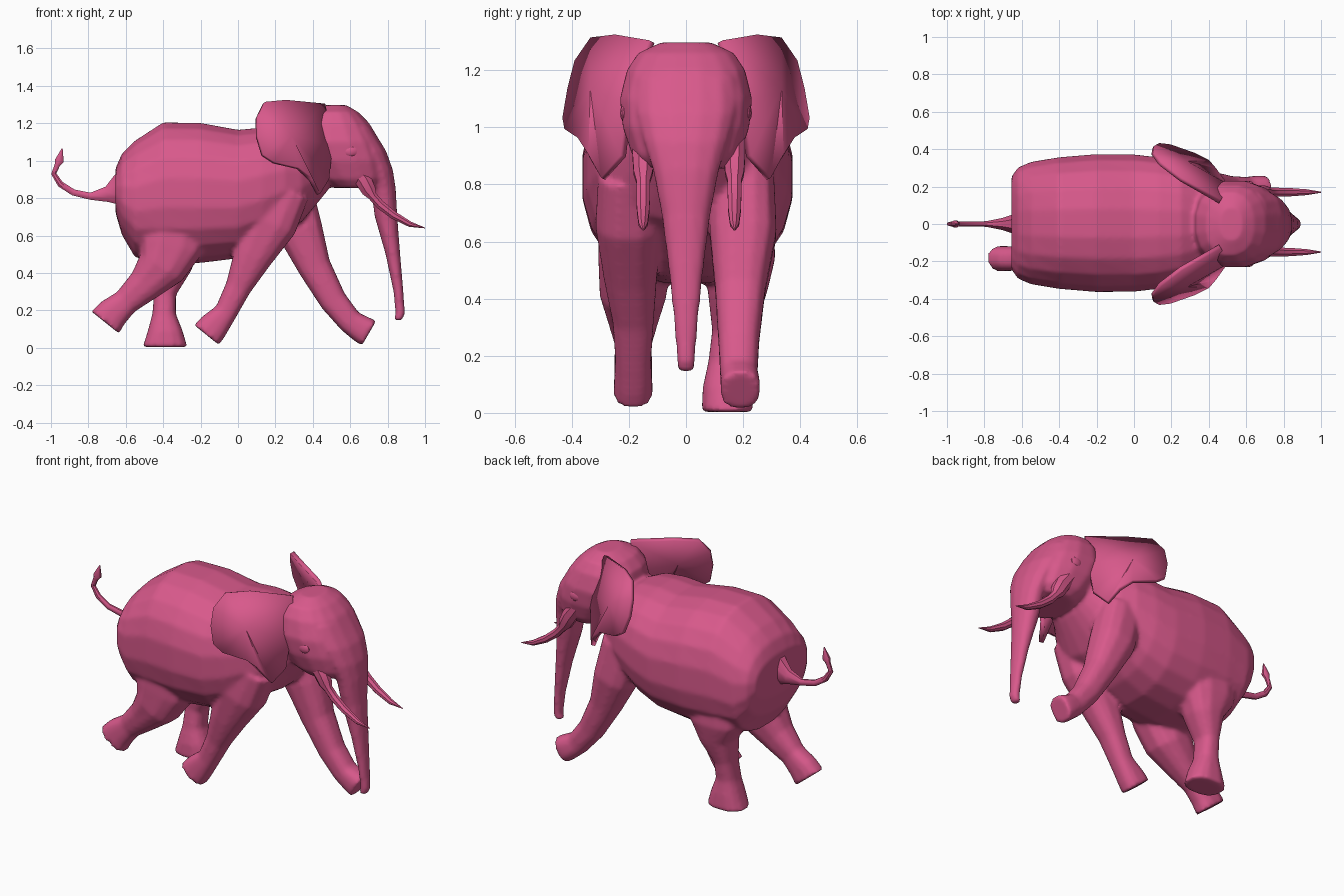
import bpy, bmesh, math
from mathutils import Vector

skin = bpy.data.materials.new("pink_skin")
skin.diffuse_color = (0.69, 0.10, 0.26, 1)


def finish(name, bm):
    bmesh.ops.recalc_face_normals(bm, faces=bm.faces)
    me = bpy.data.meshes.new(name)
    bm.to_mesh(me)
    bm.free()
    ob = bpy.data.objects.new(name, me)
    bpy.context.collection.objects.link(ob)
    me.materials.append(skin)
    return ob


def loft(name, rings, n=16, p=2.0):
    """Skin rings of (centre, half axis u, half axis v); p sets squareness."""
    bm = bmesh.new()
    loops = []
    for c, u, v in rings:
        loop = []
        for i in range(n):
            a = 2 * math.pi * (i + 0.5) / n
            ca, sa = math.cos(a), math.sin(a)
            k = math.copysign(abs(ca) ** (2 / p), ca)
            m = math.copysign(abs(sa) ** (2 / p), sa)
            loop.append(bm.verts.new(Vector(c) + Vector(u) * k + Vector(v) * m))
        loops.append(loop)
    for a, b in zip(loops, loops[1:]):
        for i in range(n):
            j = (i + 1) % n
            bm.faces.new((a[i], a[j], b[j], b[i]))
    bm.faces.new(loops[0])
    bm.faces.new(loops[-1])
    return finish(name, bm)


def limb(name, pts, n=12, p=2.6):
    """Tube along a path of (x, z, radius in side view, y, radius in y)."""
    rings = []
    for i, (x, z, r, y, ry) in enumerate(pts):
        a, b = pts[max(i - 1, 0)], pts[min(i + 1, len(pts) - 1)]
        t = Vector((b[0] - a[0], 0, b[1] - a[1])).normalized()
        rings.append(((x, y, z), Vector((t.z, 0, -t.x)) * r, (0, ry, 0)))
    return loft(name, rings, n, p)


def stack(name, levels, n=16, p=2.2):
    """Horizontal rings of (z, x back, x front, half width)."""
    return loft(name, [(((a + b) / 2, 0, z), ((b - a) / 2, 0, 0), (0, w, 0))
                       for z, a, b, w in levels], n, p)


# body: upright sections of (x, bottom, top, half width)
sections = [(-0.655, .72, .96, .25), (-0.62, .60, 1.04, .30), (-0.55, .48, 1.11, .33),
            (-0.40, .45, 1.208, .355), (-0.20, .45, 1.205, .372), (0.0, .475, 1.168, .37),
            (0.13, .53, 1.18, .355), (0.25, .62, 1.17, .325), (0.34, .67, 1.13, .28),
            (0.415, .76, 1.13, .21), (0.48, .84, 1.15, .17)]
flesh = [loft("body", [((x, 0.005, (a + b) / 2), (0, w, 0), (0, 0, (b - a) / 2))
                       for x, a, b, w in sections], 20, 2.35)]

# head and trunk
flesh.append(stack("head", [
    (0.855, .50, .76, .15), (0.90, .42, .80, .19), (1.0, .34, .80, .225),
    (1.1, .31, .765, .235), (1.2, .33, .705, .21), (1.26, .38, .645, .17),
    (1.297, .46, .58, .09)], 16, 2.3))
flesh.append(stack("trunk", [
    (1.18, .58, .715, .17), (1.05, .62, .795, .175), (0.95, .67, .83, .15),
    (0.85, .71, .845, .118), (0.70, .73, .853, .088), (0.50, .788, .868, .062),
    (0.30, .831, .885, .041), (0.18, .842, .893, .033), (0.145, .83, .877, .030)], 12))

# legs in mid stride
flesh.append(limb("rear_leg_right", [
    (-.33, .72, .17, -.19, .12), (-.36, .55, .18, -.185, .125),
    (-.41, .43, .135, -.185, .12), (-.50, .335, .095, -.185, .09),
    (-.60, .245, .072, -.185, .064), (-.67, .185, .088, -.185, .067),
    (-.71, .135, .097, -.185, .069)]))
flesh.append(limb("rear_leg_left", [
    (-.36, .72, .18, .19, .12), (-.36, .54, .17, .19, .125),
    (-.355, .42, .105, .18, .105), (-.39, .29, .060, .165, .075),
    (-.395, .18, .064, .15, .073), (-.39, .09, .095, .145, .088),
    (-.39, .003, .122, .145, .092)]))
flesh.append(limb("front_leg_right", [
    (.25, .85, .14, -.20, .11), (.17, .67, .15, -.20, .12),
    (.075, .48, .105, -.195, .095), (.0, .32, .070, -.185, .073),
    (-.065, .19, .062, -.185, .064), (-.13, .115, .082, -.185, .068),
    (-.168, .068, .087, -.185, .070)]))
flesh.append(limb("front_leg_left", [
    (.27, .85, .13, .20, .11), (.33, .63, .125, .20, .12),
    (.41, .43, .090, .19, .09), (.51, .25, .074, .185, .073),
    (.60, .14, .067, .185, .067), (.66, .10, .075, .19, .07),
    (.70, .077, .078, .19, .07)]))

# fuse trunk, head, torso and legs into one soft skin
bpy.ops.object.select_all(action="DESELECT")
for ob in flesh:
    ob.select_set(True)
bpy.context.view_layer.objects.active = flesh[0]
bpy.ops.object.join()
remesh = flesh[0].modifiers.new("fuse", "REMESH")
remesh.mode = "VOXEL"
remesh.voxel_size = 0.012
soften = flesh[0].modifiers.new("soften", "SMOOTH")
soften.factor = 0.5
soften.iterations = 6

# paired tusks, eyes and ears
ear_outline = [(.46, .12, 1.30), (.25, .24, 1.32), (.14, .325, 1.31), (.10, .38, 1.23),
               (.10, .405, 1.13), (.13, .422, 1.03), (.19, .415, .99), (.32, .37, .96),
               (.39, .34, .90), (.43, .29, .82), (.48, .22, .90), (.50, .20, 1.08)]
for side, s in (("left", 1), ("right", -1)):
    y = 0.16 * s + 0.01
    limb("tusk_" + side, [(.60, .99, .04, y, .04), (.67, .895, .048, y, .04),
                          (.70, .84, .042, y, .036), (.72, .81, .026, y, .026),
                          (.76, .765, .026, y, .026), (.83, .71, .023, y, .024),
                          (.92, .66, .016, y, .017), (1.0, .64, .002, y, .003)], 8, 2)
    bm = bmesh.new()
    bmesh.ops.create_uvsphere(bm, u_segments=10, v_segments=6, radius=0.03)
    bmesh.ops.scale(bm, vec=(1.3, .5, 1), verts=bm.verts)
    bmesh.ops.translate(bm, vec=(.60, .216 * s, 1.05), verts=bm.verts)
    finish("eye_" + side, bm)

    bm = bmesh.new()
    rim = [bm.verts.new((x, w * s, z)) for x, w, z in ear_outline]
    mid = bm.verts.new((.28, .325 * s, 1.13))
    for i, v in enumerate(rim):
        bm.faces.new((v, rim[(i + 1) % len(rim)], mid))
    ear = finish("ear_" + side, bm)
    mod = ear.modifiers.new("thickness", "SOLIDIFY")
    mod.thickness = 0.025
    mod.offset = 0

# tail with tuft
limb("tail", [(-.56, .86, .14, 0, .11), (-.64, .84, .09, 0, .055), (-.70, .82, .045, 0, .035),
              (-.79, .81, .02, 0, .016), (-.88, .83, .018, 0, .015), (-.95, .875, .018, 0, .015),
              (-.985, .93, .015, 0, .012), (-.965, .98, .016, 0, .014), (-.955, 1.0, .026, 0, .02),
              (-.94, 1.065, .003, 0, .003)], 8, 2)

bpy.ops.object.select_all(action="SELECT")
bpy.context.view_layer.objects.active = flesh[0]
bpy.ops.object.shade_smooth_by_angle(angle=math.radians(40))
for poly in flesh[0].data.polygons:
    poly.use_smooth = True
remesh.use_smooth_shade = True
